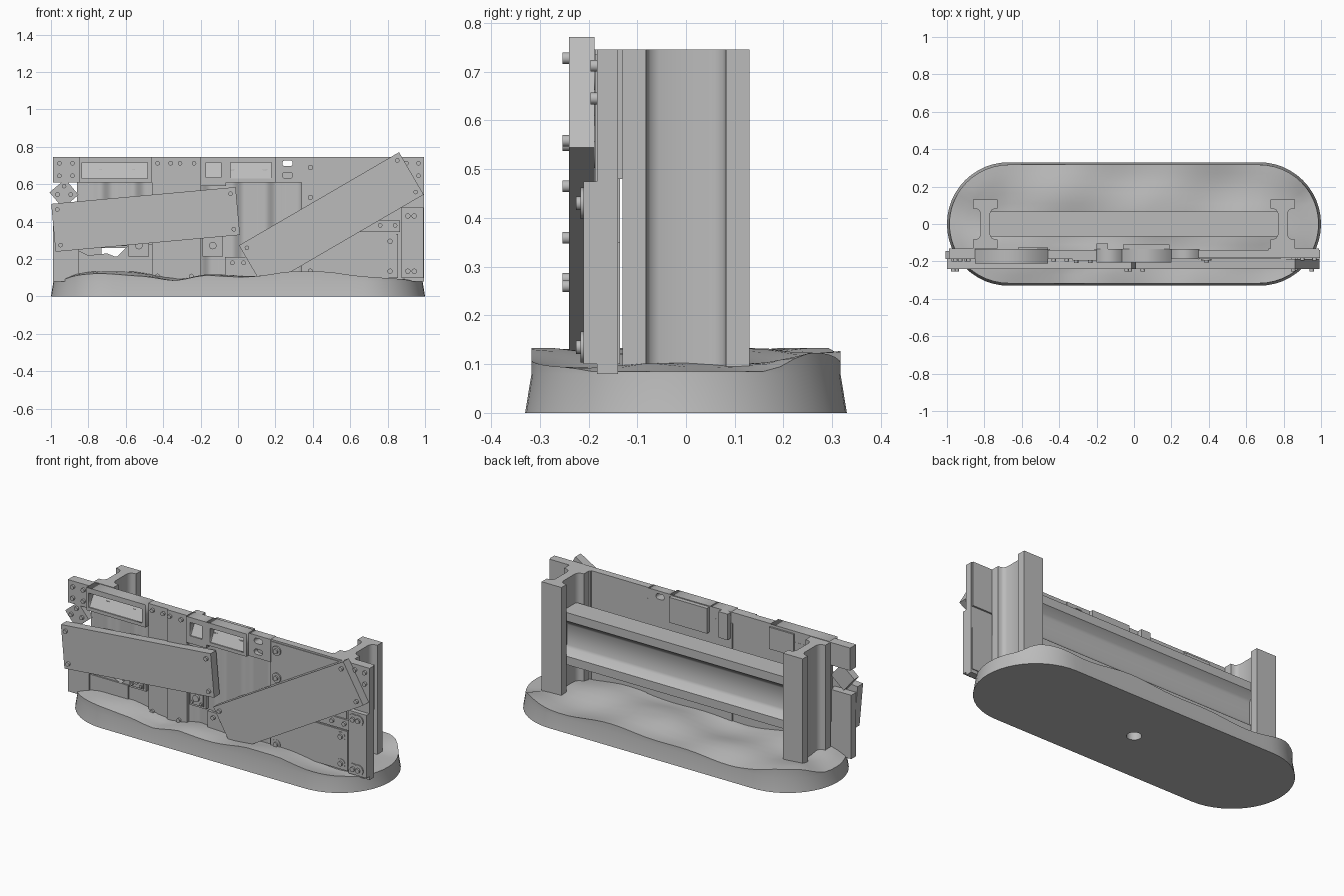
import bpy, bmesh
from math import sin, cos, pi, atan2, radians
from mathutils import Matrix, Vector

old = bpy.data.objects.get("Cube")
if old:
    bpy.data.objects.remove(old)

grey = bpy.data.materials.new("plain grey")
grey.use_nodes = True
grey.diffuse_color = (0.5, 0.5, 0.5, 1)
grey.node_tree.nodes["Principled BSDF"].inputs["Base Color"].default_value = (0.5, 0.5, 0.5, 1)


def add(name, bm, smooth=None):
    bmesh.ops.recalc_face_normals(bm, faces=bm.faces)
    me = bpy.data.meshes.new(name)
    bm.to_mesh(me)
    bm.free()
    me.materials.append(grey)
    ob = bpy.data.objects.new(name, me)
    bpy.context.collection.objects.link(ob)
    if smooth:
        bpy.ops.object.select_all(action='DESELECT')
        ob.select_set(True)
        bpy.context.view_layer.objects.active = ob
        bpy.ops.object.shade_smooth_by_angle(angle=radians(smooth))
    return ob


def box(name, x0, x1, z0, z1, y0=-0.187, y1=-0.14, tilt=0):
    bm = bmesh.new()
    bmesh.ops.create_cube(bm, size=1)
    m = (Matrix.Translation(((x0 + x1) / 2, (y0 + y1) / 2, (z0 + z1) / 2))
         @ Matrix.Rotation(-radians(tilt), 4, 'Y')
         @ Matrix.Diagonal((x1 - x0, y1 - y0, z1 - z0, 1)))
    bm.transform(m)
    return add(name, bm)


def bolts(name, spots, y=-0.187, r=0.012, depth=0.013):
    """Cylinders standing out of a front surface at y."""
    bm = bmesh.new()
    for x, z in spots:
        m = Matrix.Translation((x, y - depth / 2 + 0.002, z)) @ Matrix.Rotation(pi / 2, 4, 'X')
        bmesh.ops.create_cone(bm, cap_ends=True, segments=16, radius1=r, radius2=r,
                              depth=depth + 0.004, matrix=m)
    return add(name, bm, 40)


def prism(name, points, axis, a, b, smooth=None):
    """Extrude a closed profile along x or z from a to b."""
    bm = bmesh.new()
    put = (lambda p: (a, p[0], p[1])) if axis == 'x' else (lambda p: (p[0], p[1], a))
    face = bm.faces.new([bm.verts.new(put(p)) for p in points])
    out = bmesh.ops.extrude_face_region(bm, geom=[face])
    move = Vector((b - a, 0, 0) if axis == 'x' else (0, 0, b - a))
    bmesh.ops.translate(bm, vec=move, verts=[v for v in out['geom'] if isinstance(v, bmesh.types.BMVert)])
    return add(name, bm, smooth)


def rect(x0, x1, z0, z1):
    return [(x0, z0), (x1, z0), (x1, z1), (x0, z1)]


def slot(x, z, half, r):
    return [(x + (half if cos(t) > 0 else -half) + r * cos(t), z + r * sin(t))
            for t in [(i + 0.5) * pi / 8 for i in range(16)]]


def holed_plate(name, outer, holes, y0, y1):
    """Flat upright plate with openings, filled from a 2D curve."""
    cu = bpy.data.curves.new(name, 'CURVE')
    cu.dimensions, cu.fill_mode, cu.extrude = '2D', 'BOTH', (y1 - y0) / 2
    for loop in [outer] + holes:
        sp = cu.splines.new('POLY')
        sp.points.add(len(loop) - 1)
        for p, (x, z) in zip(sp.points, loop):
            p.co = (x, z, 0, 1)
        sp.use_cyclic_u = True
    tmp = bpy.data.objects.new("temporary", cu)
    bpy.context.collection.objects.link(tmp)
    dg = bpy.context.evaluated_depsgraph_get()
    me = bpy.data.meshes.new_from_object(tmp.evaluated_get(dg))
    bm = bmesh.new()
    bm.from_mesh(me)
    bpy.data.objects.remove(tmp)
    bmesh.ops.remove_doubles(bm, verts=bm.verts, dist=1e-5)
    bm.transform(Matrix.Translation((0, (y0 + y1) / 2, 0)) @ Matrix.Rotation(pi / 2, 4, 'X'))
    return add(name, bm)


# Ground base: stadium with uneven top and a round socket underneath
def ground(x, y):
    h = 0.113 + 0.012 * sin(6 * x + 3 * y) + 0.009 * sin(11 * x - 9 * y + 1) + 0.009 * sin(17 * y + 3 * x)
    if y < -0.2:
        h -= 0.03 * max(0, 1 - abs(x + 0.33) / 0.15)
    h -= 0.035 * max(0, (abs(x) - 0.88) / 0.1)
    return min(0.133, max(0.085, h))


HALF = 0.67
outline = []
for side in (1, -1):
    outline += [(side * HALF, cos(t), sin(t)) for t in
                [(-pi / 2 if side > 0 else pi / 2) + pi * i / 24 for i in range(25)]]
    outline += [(side * HALF * (1 - i / 12), 0, side) for i in range(1, 24)]


def ring(r, z=None):
    pts = [(c + r * dx, r * dy) for c, dx, dy in outline]
    return [(x, y, ground(x, y) if z is None else z) for x, y in pts]


def socket(z):
    angles = [atan2(0.33 * dy, c + 0.33 * dx) for c, dx, dy in outline]
    return [(0.04 * cos(a), 0.04 * sin(a), z) for a in angles]


bm = bmesh.new()
rings = [socket(0.06), socket(0), ring(0.33, 0), ring(0.317, 0.08)]
rings += [ring(0.317 * f) for f in (1, 0.86, 0.7, 0.52, 0.35, 0.18, 0)]
loops = [[bm.verts.new(p) for p in pts] for pts in rings]
bm.faces.new(loops[0])
n = len(outline)
for lo, hi in zip(loops, loops[1:]):
    for i in range(n):
        bm.faces.new((lo[i], lo[(i + 1) % n], hi[(i + 1) % n], hi[i]))
bmesh.ops.remove_doubles(bm, verts=bm.verts, dist=1e-5)
add("ground_base", bm, 25)

# Upright posts with filleted I-section
quarter = [(0.065, 0.13), (0.065, 0.082), (0.045, 0.08), (0.033, 0.073), (0.025, 0.055)]
section = (quarter + [(x, -y) for x, y in reversed(quarter)]
           + [(-x, -y) for x, y in quarter] + [(-x, y) for x, y in reversed(quarter)])
for name, cx in (("left_post", 0.795), ("right_post", -0.795)):
    prism(name, [(cx + x, y) for x, y in section], 'z', 0.085, 0.745, 40)

# Cross beam with sloping flanges
flange = [(0.068, 0.155), (0.068, 0.105), (0.03, 0.075), (0.022, 0.06)]
half = flange + [(y, -z) for y, z in reversed(flange)]
prism("cross_beam", [(y, 0.415 + z) for y, z in half + [(-y, -z) for y, z in half]],
      'x', -0.775, 0.775, 40)

# Corrugated sheets behind the plates
for name, x0, x1, z0 in (("right_corrugated_sheet", -0.86, -0.45, 0.27),
                         ("middle_corrugated_sheet", -0.21, 0.35, 0.1)):
    steps = 48
    xs = [x0 + (x1 - x0) * i / steps for i in range(steps + 1)]
    wave = [(x, -0.163 + 0.011 * sin(36 * x) + 0.004 * sin(71 * x)) for x in xs]
    prism(name, wave + [(x1, -0.135), (x0, -0.135)], 'z', z0, 0.68, 40)
holed_plate("torn_lower_sheet", [(-0.86, 0.1), (-0.45, 0.1), (-0.45, 0.28), (-0.58, 0.28),
            (-0.61, 0.25), (-0.65, 0.21), (-0.7, 0.23), (-0.8, 0.22), (-0.86, 0.25)], [], -0.17, -0.14)

# Top strip with window frames and sloping sills
box("top_right_corner_plate", -0.99, -0.85, 0.61, 0.745, -0.187, -0.13)
windows = (("large_window", -0.85, -0.46, -0.835, -0.485, 0.63, -0.212, 0.61),
           ("small_window", -0.2, -0.065, -0.172, -0.092, 0.635, -0.205, 0.59),
           ("middle_window", -0.065, 0.2, -0.04, 0.18, 0.63, -0.205, 0.61))
for name, x0, x1, wx0, wx1, wz, yf, z0 in windows:
    holed_plate(name + "_frame", rect(x0, x1, z0, 0.745), [rect(wx0, wx1, wz, 0.715)], yf, -0.135)
    prism(name + "_sill", [(yf + 0.004, wz - 0.005), (-0.136, wz - 0.005), (-0.136, 0.72), (-0.15, 0.72)],
          'x', wx0 - 0.004, wx1 + 0.004)
holed_plate("slotted_plate", rect(0.2, 0.345, 0.61, 0.745),
            [slot(0.265, z, 0.012, 0.016) for z in (0.712, 0.648)], -0.187, -0.135)
box("back_cover_plate", -0.06, 0.19, 0.59, 0.74, -0.14, -0.11)
box("back_corner_plate", -0.62, -0.46, 0.6, 0.73, -0.14, -0.125)
box("back_small_plate", -0.2, -0.14, 0.59, 0.745, -0.14, -0.105)

# Wall panels
box("column_panel_outer", -0.46, -0.33, 0.085, 0.745)
box("column_panel_inner", -0.33, -0.2, 0.085, 0.745, -0.195)
box("right_lower_panel", -0.99, -0.85, 0.08, 0.46, -0.187, -0.14)
box("right_lower_strip", -0.85, -0.6, 0.1, 0.215, -0.178, -0.15)
box("middle_lower_strip", -0.07, 0.2, 0.1, 0.21, -0.187)
box("left_wall_panel", 0.34, 0.995, 0.08, 0.745, -0.183, -0.14)
box("left_wall_facing", 0.347, 0.845, 0.1, 0.735, -0.187, -0.18)
box("left_wall_lower_facing", 0.35, 0.855, 0.1, 0.335, -0.193, -0.18)
box("left_wall_rail", 0.6, 0.865, 0.345, 0.405, -0.197, -0.18)
box("left_end_plate", 0.875, 0.993, 0.1, 0.475, -0.21, -0.18)
box("left_wall_back_lower", 0.72, 0.99, 0.1, 0.35, -0.147, -0.135)
box("left_wall_back_upper", 0.72, 0.99, 0.48, 0.745, -0.147, -0.13)
box("loose_square_plate", -0.985, -0.875, 0.5, 0.61, -0.187, -0.145, 40).location.z = -0.005

# Square mounting blocks with round caps
for name, x in (("right_mount_block", -0.53), ("middle_mount_block", -0.135)):
    box(name, x - 0.055, x + 0.055, 0.215, 0.33, -0.187)
    box(name + "_pad", x - 0.042, x + 0.042, 0.228, 0.315, -0.195)
    bolts(name + "_cap", [(x, 0.272)], -0.195, 0.02)
    bolts(name + "_corners", [(x + i, 0.272 + j) for i in (-0.03, 0.03) for j in (-0.03, 0.03)], -0.195, 0.008, 0.008)


# Large leaning plates with a bolt near each corner
def leaning_plate(name, cx, cz, length, height, tilt):
    box(name, cx - length / 2, cx + length / 2, cz - height / 2, cz + height / 2, -0.24, -0.188, tilt)
    a = radians(tilt)
    spots = []
    for u in (-length / 2 + 0.03, length / 2 - 0.03):
        for v in (-height / 2 + 0.033, height / 2 - 0.033):
            spots.append((cx + u * cos(a) - v * sin(a), cz + u * sin(a) + v * cos(a)))
    bolts(name + "_bolts", spots, -0.24)


leaning_plate("right_leaning_plate", -0.494, 0.412, 0.99, 0.257, 5.2)
leaning_plate("left_leaning_plate", 0.499, 0.409, 0.99, 0.262, 30.2)

# Small fasteners
bolts("corner_plate_bolts", [(x, z) for x in (-0.955, -0.885) for z in (0.645, 0.712)])
bolts("column_outer_bolts", [(-0.43, 0.712), (-0.36, 0.712), (-0.43, 0.11)])
bolts("column_inner_bolts", [(-0.31, 0.712), (-0.235, 0.712), (-0.25, 0.11)], -0.195)
bolts("lower_strip_bolts", [(-0.03, 0.18), (0.03, 0.18)])
bolts("left_corner_bolts", [(0.965, 0.712), (0.9, 0.712), (0.965, 0.645)], -0.183)
bolts("rail_bolts", [(0.76, 0.38), (0.84, 0.38)], -0.197)
bolts("loose_plate_bolts", [(-0.965, 0.545), (-0.895, 0.545), (-0.93, 0.59)])
wall = [(0.387, 0.69), (0.387, 0.53), (0.387, 0.135), (0.813, 0.295), (0.813, 0.135)]
bolts("wall_washers", wall, -0.187, 0.028, 0.008)
bolts("wall_bolts", wall, -0.195, 0.014, 0.01)
for name, z in (("upper_end_fastener", 0.43), ("lower_end_fastener", 0.135)):
    bolts(name + "_washer", [(0.908, z), (0.942, z)], -0.21, 0.032, 0.006)
    bolts(name + "_bolt", [(0.908, z), (0.942, z)], -0.216, 0.014, 0.01)
